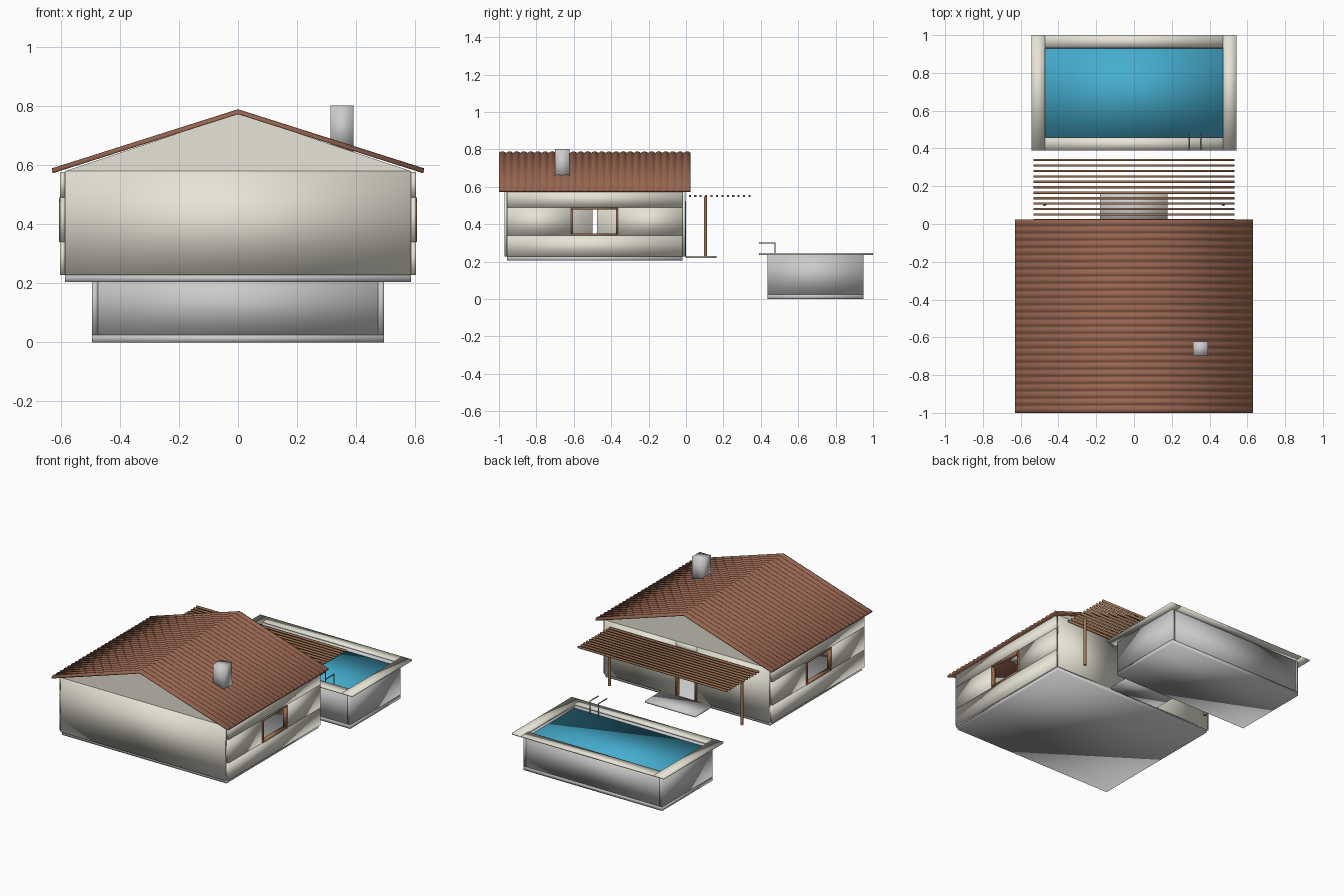
import bpy, bmesh, math

if "Cube" in bpy.data.objects:
    bpy.data.objects.remove(bpy.data.objects["Cube"])


def material(name, rgb):
    m = bpy.data.materials.new(name)
    m.diffuse_color = (*rgb, 1)
    m.use_nodes = True
    m.node_tree.nodes["Principled BSDF"].inputs["Base Color"].default_value = m.diffuse_color
    return m


PLASTER = material("plaster", (0.80, 0.77, 0.67))
TILE = material("roof_tile", (0.31, 0.13, 0.08))
WOOD = material("wood", (0.36, 0.18, 0.09))
WATER = material("water", (0.06, 0.42, 0.62))
METAL = material("metal", (0.35, 0.37, 0.38))


def finish(name, bm, mat, smooth=True):
    bmesh.ops.recalc_face_normals(bm, faces=bm.faces)
    for f in bm.faces:
        f.smooth = smooth
    me = bpy.data.meshes.new(name)
    bm.to_mesh(me)
    bm.free()
    ob = bpy.data.objects.new(name, me)
    bpy.context.collection.objects.link(ob)
    if mat:
        me.materials.append(mat)
    return ob


def box(name, x, y, z, mat=None):
    # softly shaded block between the given limits
    bm = bmesh.new()
    bmesh.ops.create_cube(bm, size=1)
    for v in bm.verts:
        v.co = [(a + b) / 2 + c * (b - a) for c, (a, b) in zip(v.co, (x, y, z))]
    return finish(name, bm, mat)


def prism(name, pts, y0, y1, mat):
    # polygon in the xz plane pushed along y
    bm = bmesh.new()
    f = bm.faces.new([bm.verts.new((x, y0, z)) for x, z in pts])
    ext = bmesh.ops.extrude_face_region(bm, geom=[f])
    bmesh.ops.translate(bm, vec=(0, y1 - y0, 0),
                        verts=[g for g in ext["geom"] if isinstance(g, bmesh.types.BMVert)])
    if not any(len(e.link_faces) < 2 for e in bm.edges):
        return finish(name, bm, mat, False)
    bmesh.ops.holes_fill(bm, edges=bm.edges)
    return finish(name, bm, mat, False)


def tube(name, pts, r, mat):
    cu = bpy.data.curves.new(name, "CURVE")
    cu.dimensions = "3D"
    cu.bevel_depth = r
    cu.bevel_resolution = 1
    cu.use_fill_caps = True
    sp = cu.splines.new("POLY")
    sp.points.add(len(pts) - 1)
    for p, c in zip(sp.points, pts):
        p.co = (*c, 1)
    cu.materials.append(mat)
    ob = bpy.data.objects.new(name, cu)
    bpy.context.collection.objects.link(ob)


def mirrored(s, a, b):
    return (a, b) if s > 0 else (-b, -a)


# House floor, front wall and gables
X, F, B = 0.587, -0.957, -0.019
Z0, Z1 = 0.228, 0.58
box("floor_slab", (-X, X), (F, B), (0.205, Z0))
box("front_wall", (-X, X), (F - 0.014, F), (Z0, Z1), PLASTER)
for n, y in (("front", F - 0.014), ("back", B)):
    prism(n + "_gable", [(-X, Z1), (X, Z1), (0, 0.776)], y, y + 0.015, PLASTER)

# Back wall around the doorway
D, DT = 0.075, 0.525
box("back_wall_left", (-X, -D), (B, -0.004), (Z0, Z1), PLASTER)
box("back_wall_right", (D, X), (B, -0.004), (Z0, Z1), PLASTER)
box("back_wall_lintel", (-D, D), (B, -0.004), (DT, Z1), PLASTER)
for s in (-1, 1):
    box("door_jamb", mirrored(s, D - 0.014, D), (B, 0.001), (Z0, DT), WOOD)
box("door_head", (-D, D), (B, 0.001), (DT - 0.014, DT), WOOD)

# Side walls with window openings and frames
WY0, WY1, WZ0, WZ1, T = -0.615, -0.363, 0.34, 0.49, 0.011
for s in (-1, 1):
    wx, fx = mirrored(s, X, 0.603), mirrored(s, X - 0.004, 0.607)
    box("side_wall_below", wx, (F, B), (Z0, WZ0), PLASTER)
    box("side_wall_above", wx, (F, B), (WZ1, 0.578), PLASTER)
    box("side_wall_front", wx, (F, WY0), (WZ0, WZ1), PLASTER)
    box("side_wall_back", wx, (WY1, B), (WZ0, WZ1), PLASTER)
    box("window_sill", fx, (WY0, WY1), (WZ0, WZ0 + T), WOOD)
    box("window_head", fx, (WY0, WY1), (WZ1 - T, WZ1), WOOD)
    box("window_jamb_front", fx, (WY0, WY0 + T), (WZ0, WZ1), WOOD)
    box("window_jamb_back", fx, (WY1 - T, WY1), (WZ0, WZ1), WOOD)

# Inner partitions
box("partition_front", (-0.21, -0.195), (F, -0.50), (Z0, Z1), PLASTER)
box("partition_back", (0.195, 0.21), (-0.475, B), (Z0, Z1), PLASTER)

# Ribbed tile roof: rounded bumps along y, running down both slopes
RIBS, SEG = 27, 6
bm = bmesh.new()
rows = []
for i in range(RIBS * SEG + 1):
    y = -1.0 + 1.025 * i / (RIBS * SEG)
    bump = 0.009 * abs(math.sin(math.pi * i / SEG))
    top = [(-0.63, 0.581), (0, 0.781), (0.63, 0.581)]
    ring = [(x, y, z + bump) for x, z in top]
    ring += [(x * 0.997, y, z - 0.008) for x, z in reversed(top)]
    rows.append([bm.verts.new(c) for c in ring])
for a, b in zip(rows, rows[1:]):
    for k in range(6):
        j = (k + 1) % 6
        bm.faces.new((a[k], a[j], b[j], b[k]))
for r in (rows[0], rows[-1]):
    bm.faces.new((r[0], r[1], r[4], r[5]))
    bm.faces.new((r[1], r[2], r[3], r[4]))
finish("tile_roof", bm, TILE)

box("chimney", (0.313, 0.392), (-0.70, -0.622), (0.64, 0.803))

# Back step and pergola
box("back_step", (-0.18, 0.178), (-0.004, 0.163), (0.218, 0.23))
for i in range(12):
    y = 0.0205 + 0.029 * i
    box("pergola_slat", (-0.533, 0.533), (y - 0.0055, y + 0.0055), (0.545, 0.556), WOOD)
for s in (-1, 1):
    tube("pergola_post", [(s * 0.473, 0.104, 0.228), (s * 0.473, 0.104, 0.548)], 0.01, WOOD)

# Pool basin, water and coping
box("pool_floor", (-0.495, 0.495), (0.435, 0.95), (0, 0.025))
for n, y in (("front", 0.435), ("back", 0.93)):
    box("pool_wall_" + n, (-0.475, 0.475), (y, y + 0.02), (0.025, 0.236))
box("pool_water", (-0.475, 0.475), (0.455, 0.93), (0.025, 0.215), WATER)
for s in (-1, 1):
    box("pool_side_wall", mirrored(s, 0.475, 0.495), (0.435, 0.95), (0.025, 0.236))
    box("pool_side_coping", mirrored(s, 0.472, 0.542), (0.39, 1.0), (0.235, 0.245), PLASTER)
for n, y in (("front", 0.39), ("back", 0.932)):
    box("pool_coping_" + n, (-0.472, 0.472), (y, y + 0.068), (0.235, 0.245), PLASTER)

# Pool ladder
for x in (0.292, 0.353):
    tube("ladder_rail", [(x, 0.39, 0.30), (x, 0.475, 0.30), (x, 0.475, 0.12)], 0.004, METAL)
for z in (0.15, 0.20):
    tube("ladder_rung", [(0.292, 0.475, z), (0.353, 0.475, z)], 0.004, METAL)
